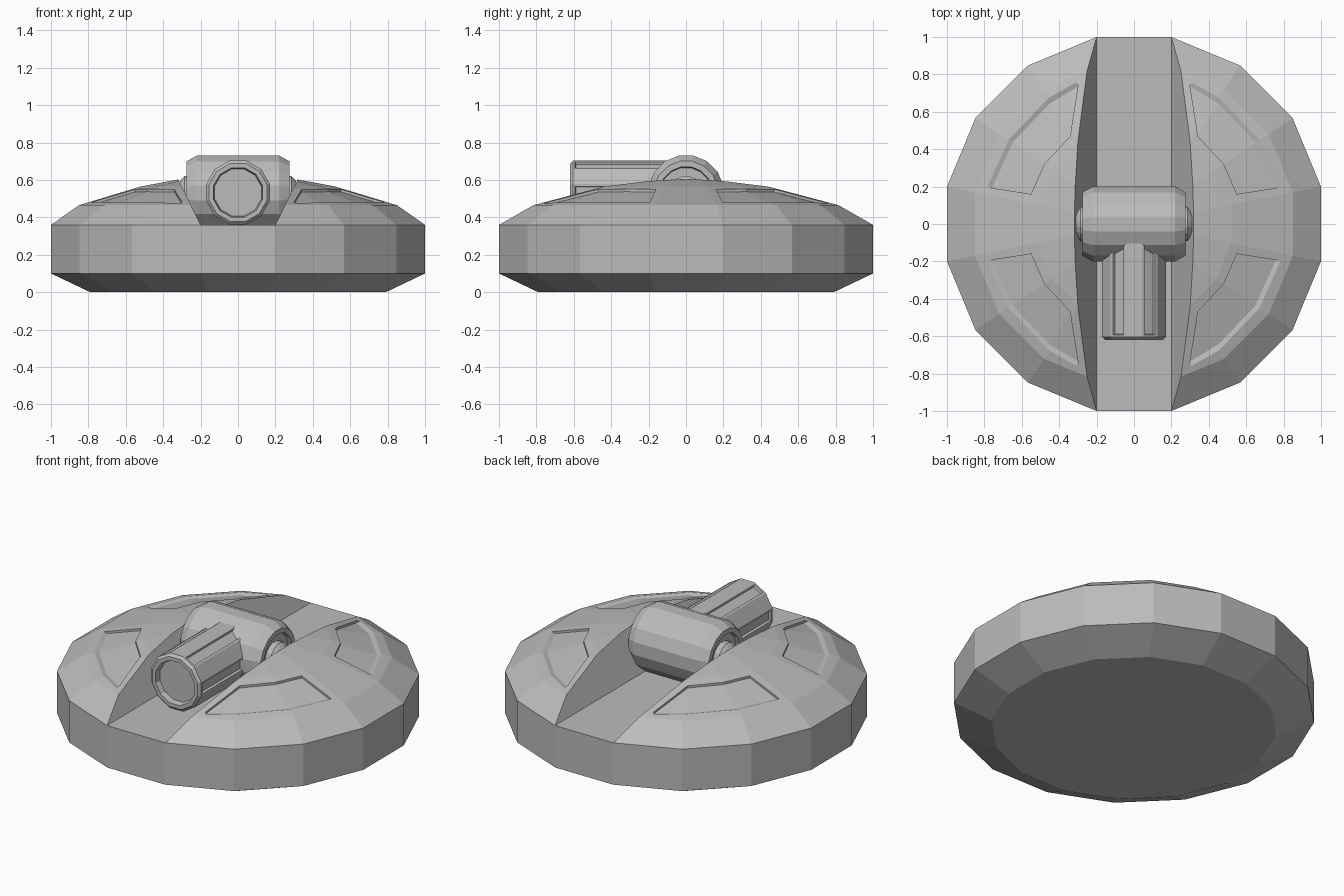
import bpy, bmesh
from math import sin, cos, tan, pi, hypot
from mathutils import Vector

if "Cube" in bpy.data.objects:
    bpy.data.objects.remove(bpy.data.objects["Cube"])

grey = bpy.data.materials.new("light_grey")
grey.use_nodes = True
grey.diffuse_color = (0.5, 0.5, 0.5, 1)
grey.node_tree.nodes["Principled BSDF"].inputs["Base Color"].default_value = (0.5, 0.5, 0.5, 1)


def finish(name, bm):
    bmesh.ops.recalc_face_normals(bm, faces=bm.faces)
    mesh = bpy.data.meshes.new(name)
    bm.to_mesh(mesh)
    bm.free()
    mesh.materials.append(grey)
    obj = bpy.data.objects.new(name, mesh)
    bpy.context.collection.objects.link(obj)
    return obj


def lathe(profile, sides, axis, centre=(0, 0, 0)):
    """Faceted solid from (flat radius, position along axis) pairs."""
    bm = bmesh.new()
    rings = []
    for radius, t in profile:
        ring = []
        for k in range(sides):
            a = (k + 0.5) * 2 * pi / sides
            u, v = (f(a) * radius / cos(pi / sides) for f in (cos, sin))
            p = {"x": (t, u, v), "y": (u, t, v), "z": (u, v, t)}[axis]
            ring.append(bm.verts.new(Vector(p) + Vector(centre)))
        rings.append(ring)
    for low, high in zip(rings, rings[1:]):
        for k in range(sides):
            j = (k + 1) % sides
            bm.faces.new((low[k], low[j], high[j], high[k]))
    bm.faces.new(rings[0])
    bm.faces.new(rings[-1])
    bmesh.ops.recalc_face_normals(bm, faces=bm.faces)
    return bm


def cut(obj, cutters):
    """Subtract the cutters, keep the result and remove them."""
    for c in cutters:
        mod = obj.modifiers.new("cut", "BOOLEAN")
        mod.operation, mod.solver, mod.object = "DIFFERENCE", "EXACT", c
    graph = bpy.context.evaluated_depsgraph_get()
    obj.data = bpy.data.meshes.new_from_object(obj.evaluated_get(graph))
    obj.modifiers.clear()
    for c in cutters:
        bpy.data.objects.remove(c)


# Domed base
base = finish("base", lathe([(0.79, 0), (1, 0.1), (1, 0.36), (0.85, 0.465),
                             (0.52, 0.565), (0.01, 0.66)], 16, "z"))

# Trapezoid channel from front to back
bm = bmesh.new()
slope = 0.12 / 0.245
ends = [[bm.verts.new((x, y, z)) for x, z in
         ((-0.2, 0.36), (0.2, 0.36), (0.2 + slope * 0.44, 0.8), (-0.2 - slope * 0.44, 0.8))]
        for y in (-1.2, 1.2)]
for k in range(4):
    j = (k + 1) % 4
    bm.faces.new((ends[0][k], ends[0][j], ends[1][j], ends[1][k]))
for end in ends:
    bm.faces.new(end)
channel = finish("channel_cutter", bm)

# Four shallow recessed panels on the dome
OUTER = [(0.79, 0.20), (0.675, 0.455), (0.47, 0.67), (0.31, 0.765)]
INNER = [(0.55, 0.16), (0.48, 0.32), (0.34, 0.47)]


def dome_height(x, y):
    d = max(x * cos(k * pi / 8) + y * sin(k * pi / 8) for k in range(5))
    return 0.465 + (0.85 - d) * 0.1 / 0.33


def panel_cutter(sx, sy):
    bm = bmesh.new()

    def row(points, drop, pull=0.0):
        out = []
        for x, y in points:
            s = 1 - pull / hypot(x, y)
            out.append(bm.verts.new((sx * x * s, sy * y * s, dome_height(x * s, y * s) - drop)))
        return out
    rim, floor = row(OUTER, -0.004), row(OUTER, 0.014, 0.032)
    inner, lid_in = row(INNER, 0.014), row(INNER, -0.1)
    lid_out = row(OUTER, -0.1)
    for a, b in ((floor, inner), (lid_out, lid_in)):
        for k in range(2):
            bm.faces.new((a[k], a[k + 1], b[k + 1], b[k]))
        bm.faces.new((a[2], a[3], b[2]))
    for a, b in ((rim, floor), (lid_out, rim), (lid_in, inner)):
        for k in range(len(a) - 1):
            bm.faces.new((a[k], a[k + 1], b[k + 1], b[k]))
    for e in (0, -1):
        bm.faces.new((lid_out[e], rim[e], floor[e], inner[e], lid_in[e]))
    bmesh.ops.triangulate(bm, faces=bm.faces)
    return finish("panel_cutter", bm)


cut(base, [channel] + [panel_cutter(sx, sy) for sx in (-1, 1) for sy in (-1, 1)])

# Cross drum with dished ends
half = [(0.135, 0.25), (0.14, 0.275), (0.17, 0.275), (0.2, 0.22)]
finish("drum", lathe(half + [(r, -t) for r, t in reversed(half)], 16, "x", (0, 0, 0.53)))

# Pivot pin through the drum
pin = [(0.065, 0.31), (0.09, 0.285)]
finish("pivot_pin", lathe(pin + [(r, -t) for r, t in reversed(pin)], 16, "x", (0, 0, 0.53)))

# Barrel with a recessed muzzle and slots on every second facet
bm = lathe([(0.125, -0.585), (0.132, -0.62), (0.155, -0.62), (0.17, -0.605), (0.17, -0.08)],
           12, "y", (0, 0, 0.533))
slots = [f for f in bm.faces if f.calc_center_median().y > -0.4 and abs(f.normal.y) < 0.1
         and any(abs(f.normal.z - s) < 0.1 for s in (sin(pi / 3), 0, -sin(pi / 3)))]
bmesh.ops.inset_individual(bm, faces=slots, thickness=0.018, depth=0)
bmesh.ops.inset_individual(bm, faces=slots, thickness=0.006, depth=-0.015)
finish("barrel", bm)
